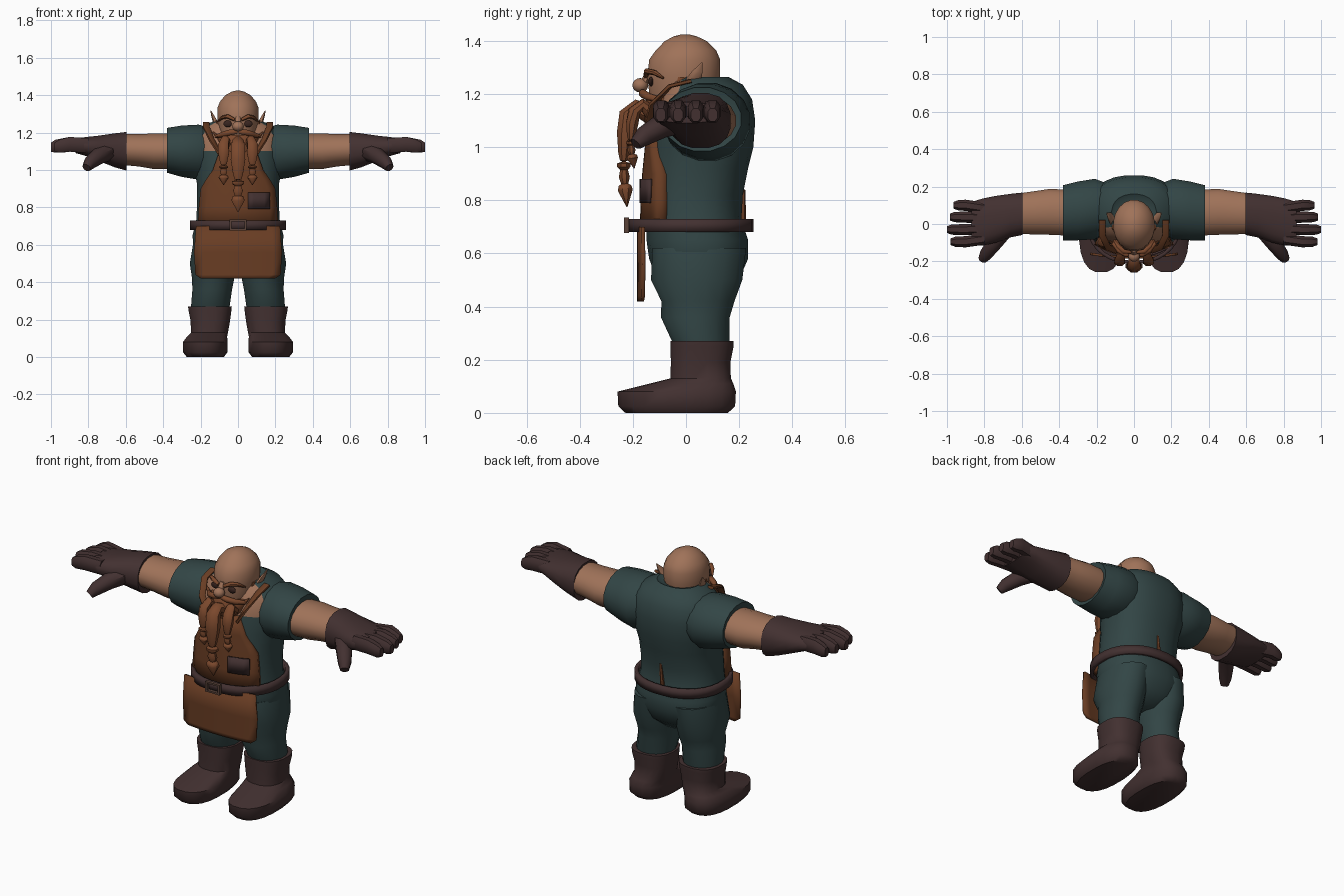
import bpy, bmesh, math
from mathutils import Vector

cube = bpy.data.objects.get("Cube")
if cube:
    bpy.data.objects.remove(cube, do_unlink=True)


def material(name, rgb):
    m = bpy.data.materials.new(name)
    m.use_nodes = True
    m.diffuse_color = (*rgb, 1)
    m.node_tree.nodes["Principled BSDF"].inputs["Base Color"].default_value = (*rgb, 1)
    return m


SKIN = material("warm skin", (.35, .17, .1))
CLOTH = material("dark teal cloth", (.032, .06, .06))
LEATHER = material("brown apron leather", (.14, .046, .017))
DARK = material("dark leather", (.055, .03, .03))
HAIR = material("ginger hair", (.2, .066, .026))
METAL = material("dull buckle", (.1, .055, .04))
EYE = material("eye shadow", (.04, .018, .014))


def finish(name, bm, mat, mirror=False, thick=0, angle=45):
    """Turn a bmesh into a smooth-shaded object with optional modifiers."""
    bmesh.ops.recalc_face_normals(bm, faces=bm.faces)
    mesh = bpy.data.meshes.new(name)
    bm.to_mesh(mesh)
    bm.free()
    mesh.materials.append(mat)
    mesh.shade_smooth()
    mesh.set_sharp_from_angle(angle=math.radians(angle))
    ob = bpy.data.objects.new(name, mesh)
    bpy.context.scene.collection.objects.link(ob)
    if thick:
        mod = ob.modifiers.new("thickness", 'SOLIDIFY')
        mod.thickness = abs(thick)
        mod.offset = -1 if thick > 0 else 1
    if mirror:
        mod = ob.modifiers.new("other side", 'MIRROR')
        mod.use_axis = (True, False, False)
        mod.use_mirror_merge = False
    return ob


def loft(name, mat, rings, axis=None, n=16, power=2, cap=True, **kw):
    """Skin superellipse rings (x, y, z, radius a, radius b) along an axis or the path."""
    bm = bmesh.new()
    centres = [Vector(r[:3]) for r in rings]
    loops = []
    for i, (x, y, z, ra, rb) in enumerate(rings):
        if axis == 'z':
            u, v = Vector((1, 0, 0)), Vector((0, 1, 0))
        elif axis == 'x':
            u, v = Vector((0, 1, 0)), Vector((0, 0, 1))
        else:
            t = centres[min(i + 1, len(rings) - 1)] - centres[max(i - 1, 0)]
            q = t.to_track_quat('Z', 'Y')
            u, v = q @ Vector((1, 0, 0)), q @ Vector((0, 1, 0))
        loop = []
        for k in range(n):
            a = math.tau * (k + .5) / n
            c, s = math.cos(a), math.sin(a)
            c = math.copysign(abs(c) ** (2 / power), c)
            s = math.copysign(abs(s) ** (2 / power), s)
            loop.append(bm.verts.new(centres[i] + u * ra * c + v * rb * s))
        loops.append(loop)
    for a, b in zip(loops, loops[1:]):
        for k in range(n):
            j = (k + 1) % n
            bm.faces.new((a[k], a[j], b[j], b[k]))
    if cap:
        bm.faces.new(loops[0])
        bm.faces.new(loops[-1])
    return finish(name, bm, mat, **kw)


def stack(name, mat, rows, **kw):
    """Upright loft from rows of (z, half width, front y, back y)."""
    rings = [(0, (f + b) / 2, z, w, (b - f) / 2) for z, w, f, b in rows]
    return loft(name, mat, rings, axis='z', **kw)


def sheet(name, mat, rows, curve, thick, cols=10):
    """Bowed cloth panel from rows of (z, left x, right x, front y)."""
    bm = bmesh.new()
    grid = []
    for z, a, b, y in rows:
        xs = [a + (b - a) * k / cols for k in range(cols + 1)]
        grid.append([bm.verts.new((x, y + curve * x * x, z)) for x in xs])
    for lo, hi in zip(grid, grid[1:]):
        for k in range(cols):
            bm.faces.new((lo[k], lo[k + 1], hi[k + 1], hi[k]))
    bm.normal_update()
    front = sum(f.normal.y for f in bm.faces) < 0
    ob = finish(name, bm, mat, thick=thick)
    # recalculation may flip an open panel, so always thicken toward the body
    if (ob.data.polygons[0].normal.y < 0) != front:
        ob.modifiers[0].offset = 1
    return ob


def box(name, mat, centre, size):
    bm = bmesh.new()
    bmesh.ops.create_cube(bm, size=1)
    for v in bm.verts:
        v.co = Vector(c * s for c, s in zip(v.co, size)) + Vector(centre)
    return finish(name, bm, mat, angle=30)


def ball(name, mat, centre, size, **kw):
    bm = bmesh.new()
    bmesh.ops.create_uvsphere(bm, u_segments=12, v_segments=8, radius=1)
    for v in bm.verts:
        v.co = Vector(c * s for c, s in zip(v.co, size)) + Vector(centre)
    return finish(name, bm, mat, **kw)


# Shirt and seat, with an open collar showing the chest
torso = stack("torso", CLOTH, [
    (.44, .1, -.04, .13), (.5, .2, -.11, .2), (.58, .24, -.14, .235), (.65, .245, -.15, .235),
    (.73, .225, -.15, .21), (.82, .22, -.15, .215), (.92, .22, -.14, .235), (1, .235, -.13, .255),
    (1.1, .245, -.12, .262), (1.18, .235, -.1, .25), (1.235, .19, -.07, .215),
    (1.265, .12, -.05, .16), (1.25, .1, -.04, .13)], n=24, power=2.3)
torso.data.materials.append(SKIN)
for f in torso.data.polygons:
    if f.center.z > 1.1 and f.center.y < -.02 and abs(f.center.x) < .18:
        f.material_index = 1

# Trouser legs and boots
loft("trouser_leg", CLOTH, [
    (.12, .05, .62, .12, .18), (.135, .04, .5, .125, .175), (.133, .045, .42, .115, .14),
    (.138, .035, .36, .108, .132), (.148, .055, .27, .105, .11), (.148, .055, .24, .1, .1)],
    axis='z', mirror=True)
loft("boot", DARK, [
    (.175, -.035, 0, .1, .195), (.175, -.035, .025, .12, .222), (.175, -.035, .08, .12, .225),
    (.165, .02, .11, .108, .16), (.153, .055, .13, .1, .115), (.148, .055, .19, .106, .113),
    (.15, .06, .25, .116, .12), (.15, .06, .27, .118, .12)],
    axis='z', n=20, power=2.5, mirror=True)

# Arms: sleeve, forearm, glove, fingers and thumb
loft("sleeve", CLOTH, [
    (.12, .09, 1.1, .12, .12), (.21, .08, 1.095, .165, .15), (.3, .07, 1.1, .16, .14),
    (.38, .06, 1.105, .15, .122), (.375, .06, 1.105, .13, .1)], axis='x', mirror=True)
loft("forearm", SKIN, [
    (.34, .06, 1.1, .125, .095), (.45, .065, 1.1, .125, .097), (.53, .06, 1.105, .118, .088),
    (.62, .055, 1.11, .11, .085)], axis='x', mirror=True)
loft("glove", DARK, [
    (.595, .055, 1.1, .115, .105), (.66, .045, 1.105, .118, .092), (.74, .025, 1.115, .127, .07),
    (.81, .01, 1.125, .128, .052), (.87, .004, 1.13, .115, .04)],
    axis='x', power=2.4, mirror=True)
for finger, y, tip in (("little", .1, .965), ("ring", .037, .985), ("middle", -.03, 1), ("index", -.095, .98)):
    loft(finger + "_finger", DARK, [
        (.8, y * .85, 1.13, .032, .042), (.9, y, 1.137, .032, .042), (tip - .025, y, 1.127, .029, .037),
        (tip, y, 1.122, .019, .026)], axis='x', n=8, power=2.5, mirror=True)
loft("thumb", DARK, [
    (.69, -.03, 1.1, .05, .05), (.745, -.1, 1.075, .045, .045), (.79, -.16, 1.04, .037, .037),
    (.81, -.19, 1.012, .024, .024)], n=8, mirror=True)

# Apron: bib, skirt, pocket, shoulder straps and back tie
sheet("apron_bib", LEATHER, [
    (z, -w, w, y) for z, w, y in ((.69, .215, -.175), (.8, .21, -.17), (.9, .2, -.165),
                                  (.95, .17, -.16), (1, .135, -.155), (1.1, .1, -.15))], 1.4, .06)
sheet("apron_skirt", LEATHER, [
    (z, -w, w, -.185) for z, w in ((.42, .2), (.44, .228), (.56, .235), (.7, .225))], .35, .013)
sheet("apron_pocket", DARK, [(z, .055, .17, -.18) for z in (.79, .88)], 1.4, .012, cols=4)
loft("apron_strap", LEATHER, [
    (.095, -.14, 1.08, .018, .008), (.14, -.125, 1.16, .018, .008), (.17, -.06, 1.23, .018, .008),
    (.17, .02, 1.25, .018, .008)], n=8, power=4, mirror=True)
loft("back_tie", LEATHER, [(0, .215, .72, .012, .012), (.01, .215, .84, .007, .008)], axis='z', n=6)

# Belt and its square buckle
loft("belt", DARK, [(0, .02, z, .257, .235) for z in (.68, .73)], axis='z', n=32,
     power=2.2, cap=False, thick=.02)
for side in (-1, 1):
    box("buckle_side", METAL, (side * .04, -.224, .706), (.012, .02, .058))
    box("buckle_bar", METAL, (0, -.224, .706 + side * .024), (.08, .018, .01))

# Head, nose, eyes and pointed ears
stack("head", SKIN, [
    (1.1, .055, -.1, .04), (1.14, .085, -.13, .09), (1.2, .104, -.14, .12), (1.27, .112, -.147, .13),
    (1.33, .112, -.14, .13), (1.365, .098, -.115, .115), (1.4, .068, -.08, .078),
    (1.418, .035, -.045, .04), (1.424, .01, -.02, .015)], n=20)
ball("nose", SKIN, (0, -.172, 1.233), (.031, .03, .027))
loft("nose_bridge", SKIN, [(0, -.14, 1.285, .012, .012), (0, -.16, 1.24, .02, .018)], axis='z', n=8)
ball("eye", EYE, (.054, -.132, 1.247), (.024, .009, .018), mirror=True)
loft("ear", SKIN, [
    (.095, .015, 1.225, .02, .025), (.118, .025, 1.25, .016, .034), (.133, .042, 1.285, .01, .022),
    (.146, .06, 1.318, .002, .003)], axis='z', n=8, mirror=True)

# Brows, sideburns, jaw beard and moustache
loft("eyebrow", HAIR, [
    (.018, -.152, 1.268, .009, .009), (.055, -.146, 1.286, .013, .012), (.085, -.118, 1.28, .011, .01),
    (.108, -.085, 1.26, .004, .004)], n=8, mirror=True)
loft("sideburn", HAIR, [
    (.1, -.025, 1.17, .018, .04), (.106, -.022, 1.21, .014, .028), (.11, -.015, 1.265, .007, .015)],
    axis='z', n=8, mirror=True)
stack("jaw_beard", HAIR, [
    (1.07, .06, -.15, -.03), (1.12, .095, -.165, 0), (1.165, .112, -.16, .02), (1.187, .11, -.147, .01)])
loft("moustache", HAIR, [
    (.004, -.158, 1.205, .012, .012), (.04, -.163, 1.202, .016, .016), (.08, -.142, 1.19, .015, .015),
    (.115, -.1, 1.18, .011, .011), (.135, -.09, 1.205, .003, .003)], n=8, mirror=True)


def braid(name, x, top, bottom, scale, y, **kw):
    """Hanging braid with knotted bands and a pointed tuft."""
    profile = [(0, 1), (.2, 1.05), (.42, .72), (.5, .5), (.53, .85), (.57, .85), (.6, .5),
               (.68, .7), (.75, .45), (.77, .8), (.82, .95), (1, .06)]
    rings = [(x * .8, -.13, top - .03, scale, scale), (x * .9, y + .03, top, scale * .8, scale * .8)]
    for t, r in profile:
        z = top - .025 + (bottom - top + .025) * t
        rings.append((x, y - .012 * math.sin(math.pi * t), z, r * scale, r * scale * .8))
    loft(name, HAIR, rings, n=8, **kw)


# Three braids hanging from the chin
braid("middle_braid", 0, 1.15, .775, .04, -.222)
braid("side_braid", .077, 1.16, .92, .03, -.195, mirror=True)
